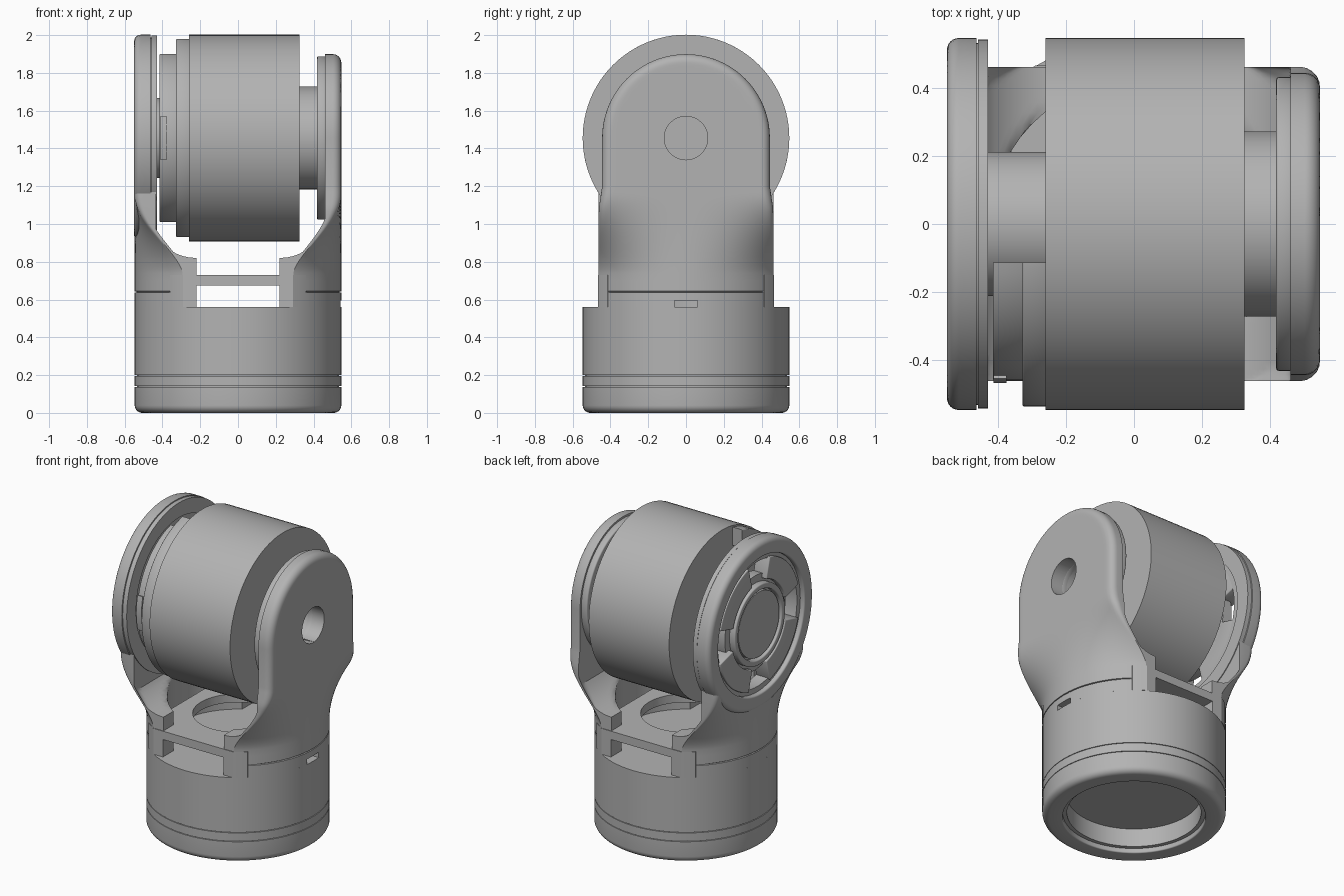
import bpy, bmesh
from math import sin, cos, pi, sqrt, radians, hypot

cube = bpy.data.objects.get("Cube")
if cube:
    bpy.data.objects.remove(cube, do_unlink=True)

grey = bpy.data.materials.new("plain grey")
grey.use_nodes = True
GREY = (0.45, 0.45, 0.45, 1)
grey.diffuse_color = GREY
grey.node_tree.nodes["Principled BSDF"].inputs["Base Color"].default_value = GREY

AXLE = 1.455   # height of the horizontal motor axle
R = 0.547      # main body radius


def finish(bm, name):
    bmesh.ops.remove_doubles(bm, verts=bm.verts, dist=0.0001)
    bmesh.ops.recalc_face_normals(bm, faces=bm.faces)
    mesh = bpy.data.meshes.new(name)
    bm.to_mesh(mesh)
    bm.free()
    ob = bpy.data.objects.new(name, mesh)
    mesh.materials.append(grey)
    bpy.context.collection.objects.link(ob)
    return ob


def activate(ob):
    bpy.ops.object.select_all(action='DESELECT')
    ob.select_set(True)
    bpy.context.view_layer.objects.active = ob


def smooth(ob):
    activate(ob)
    bpy.ops.object.shade_smooth_by_angle(angle=radians(32))


def bevel(ob, width):
    activate(ob)
    mod = ob.modifiers.new("edge", 'BEVEL')
    mod.width, mod.segments = width, 3
    mod.limit_method, mod.angle_limit = 'ANGLE', radians(40)
    bpy.ops.object.modifier_apply(modifier=mod.name)


def boolean(ob, cutter, operation='DIFFERENCE'):
    activate(ob)
    mod = ob.modifiers.new("cut", 'BOOLEAN')
    mod.object, mod.operation, mod.solver = cutter, operation, 'EXACT'
    bpy.ops.object.modifier_apply(modifier=mod.name)
    bpy.data.objects.remove(cutter, do_unlink=True)


def lathe(name, profile, axis='x', mid=0, sweep=360, steps=80, edge=0):
    """Turn a closed (radius, position) profile about the upright or axle axis."""
    bm = bmesh.new()
    full = sweep == 360
    rings = []
    for i in range(steps if full else steps + 1):
        a = radians(mid - sweep / 2 + sweep * i / steps)
        if axis == 'x':
            ring = [bm.verts.new((h, -r * cos(a), AXLE + r * sin(a))) for r, h in profile]
        else:
            ring = [bm.verts.new((r * cos(a), r * sin(a), h)) for r, h in profile]
        rings.append(ring)
    n = len(profile)
    for i in range(steps):
        p, q = rings[i], rings[(i + 1) % len(rings)]
        for j in range(n):
            k = (j + 1) % n
            if profile[j][0] or profile[k][0]:
                bm.faces.new((p[j], p[k], q[k], q[j]))
    if not full:
        bm.faces.new(rings[0])
        bm.faces.new(rings[-1])
    bmesh.ops.dissolve_degenerate(bm, edges=bm.edges, dist=0.0001)
    ob = finish(bm, name)
    if edge:
        bevel(ob, edge)
    smooth(ob)
    return ob


def tube(name, inner, outer, lo, hi, **kw):
    return lathe(name, [(inner, lo), (outer, lo), (outer, hi), (inner, hi)], **kw)


def disc(name, outer, lo, hi, **kw):
    return lathe(name, [(0, lo), (outer, lo), (outer, hi), (0, hi)], **kw)


def rounded_tube(name, inner, outer, lo, hi, f_in, f_out, **kw):
    """Tube whose two edges on the low side are filleted."""
    turns = [pi / 2 * i / 6 for i in range(7)]
    profile = [(inner + f_in * (1 - cos(a)), lo + f_in * (1 - sin(a))) for a in turns]
    profile += [(outer - f_out * (1 - sin(a)), lo + f_out * (1 - cos(a))) for a in turns]
    return lathe(name, profile + [(outer, hi), (inner, hi)], **kw)


def box(name, x, y, z):
    bm = bmesh.new()
    bmesh.ops.create_cube(bm, size=1)
    for v in bm.verts:
        for i, (lo, hi) in enumerate((x, y, z)):
            v.co[i] = lo if v.co[i] < 0 else hi
    return finish(bm, name)


def arm(name, side, top_inner, taper, edge, levels):
    """Loft from a bored half cylinder at the foot to a flat slab at the top."""
    bm = bmesh.new()
    rings, n = [], 32
    for z in levels:
        s = min(max((z - 0.74) / 0.42, 0), 1)
        blend = 1 - (1 - s ** 1.5) ** 2
        half = 0.462 - taper * min(max((z - 1.08) / 0.12, 0), 1)
        rise = max(z - AXLE, 0)
        width = sqrt(max(half ** 2 - rise ** 2, 1e-6))
        s = min(max((z - 0.82) / 0.38, 0), 1)
        clear = min(top_inner, 0.22 + 0.31 * sqrt(1 - (1 - s) ** 2))
        outer, inner = [], []
        for i in range(n + 1):
            y = width * sin(pi * (i / n - 0.5))
            xo = sqrt(R * R - y * y)
            xo += (R - xo) * blend
            d = half - hypot(y, rise)
            fillet = edge * blend ** 3
            if d < fillet:
                xo -= fillet - sqrt(max(fillet ** 2 - (fillet - d) ** 2, 0))
            if 0.638 < z < 0.643 and abs(y) < 0.42:
                xo -= 0.01
            xi = max(clear, sqrt(max(0.42 ** 2 - y * y, 0)))
            outer.append(bm.verts.new((side * xo, y, z)))
            inner.append(bm.verts.new((side * min(xi, xo - 0.015), y, z)))
        rings.append(outer + inner[::-1])
    for p, q in zip(rings, rings[1:]):
        for j in range(len(p)):
            k = (j + 1) % len(p)
            bm.faces.new((p[j], p[k], q[k], q[j]))
    for ring in (rings[0], rings[-1]):
        for j in range(n):
            bm.faces.new((ring[j], ring[j + 1], ring[-2 - j], ring[-1 - j]))
    return finish(bm, name)


# Round base: rounded foot with a stepped recess, seam band and body
rounded_tube("base_foot", 0.425, R, 0, 0.138, 0.008, 0.04, axis='z')
tube("base_band", 0.4, R, 0.142, 0.196, axis='z')
disc("base_body", R, 0.2, 0.56, axis='z')
lathe("base_core", [(0, 0.15), (0.4, 0.15), (0.4, 0.03), (0.435, 0.03),
                    (0.535, 0.05), (0.535, 0.3), (0, 0.3)], axis='z')

# Bridge plate and clips joining the arms
bridge = disc("bridge_plate", R + 0.002, 0.56, 0.73, axis='z')
boolean(bridge, box("clip", (-0.36, 0.36), (-0.466, 0.466), (0.5, 0.8)), 'INTERSECT')
boolean(bridge, box("window", (-0.22, 0.22), (-1, 1), (0.5, 0.675)))
boolean(bridge, disc("plate_hole", 0.27, 0.5, 0.8, axis='z'))
boolean(bridge, disc("lower_bore", 0.42, 0.5, 0.675, axis='z'))
smooth(bridge)

# Arms
foot = [0.56, 0.637, 0.639, 0.642, 0.644, 0.7, 0.74, 0.76, 0.78, 0.8]
neck = [0.82 + 0.35 * (i / 24) ** 1.5 for i in range(25)]
crown = [AXLE + 0.444 * sin(pi / 2 * i / 24) for i in range(25)]
left_arm = arm("left_arm", 1, 0.46, 0.018, 0.045, foot + neck + [1.2] + crown)
boolean(left_arm, disc("pin_hole", 0.115, 0.3, 0.7))
boolean(left_arm, box("notch", (0.4, 0.7), (-0.06, 0.06), (0.5, 0.595)))
smooth(left_arm)

right_arm = arm("right_arm", -1, 0.435, 0, 0.035, foot + neck)
boolean(right_arm, disc("ring_opening", 0.46, -0.7, -0.38))
smooth(right_arm)

# Ring head of the right arm, with a thin inner lip
rounded_tube("ring_head", 0.445, R, -0.55, -0.463, 0.012, 0.035)
tube("ring_lip", 0.445, R - 0.004, -0.459, -0.43)
tube("ring_core", 0.45, R - 0.015, -0.48, -0.44)

# Coupling set inside the ring head, with four open slots
tube("coupling_floor", 0.2, 0.31, -0.5, -0.435)
tube("coupling_rim", 0.41, 0.447, -0.52, -0.435)
tube("coupling_collar", 0.225, 0.262, -0.54, -0.45, edge=0.008)
for i in range(4):
    tube("coupling_tab", 0.28, 0.42, -0.535, -0.435, mid=45 + 90 * i, sweep=60, steps=16, edge=0.006)
disc("coupling_boss", 0.212, -0.53, -0.25)

# Motor drum and its half-round front flange
disc("motor_drum", R, -0.26, 0.325, steps=96)
for name, inner, outer, lo, hi in (("flange_outer", 0.42, 0.537, -0.328, -0.255),
                                   ("flange_inner", 0.38, 0.46, -0.415, -0.32)):
    flange = tube(name, inner, outer, lo, hi, edge=0.006)
    boolean(flange, box("open_back", (-1, 0), (-0.113, 1), (0.5, 2.5)))
    smooth(flange)
tube("flange_latch", 0.45, 0.468, -0.413, -0.375, sweep=28, steps=8)

# Output shaft and disc facing the left arm
tube("output_shaft", 0.115, 0.272, 0.32, 0.43)
tube("output_disc", 0.115, 0.432, 0.418, 0.465, edge=0.008)
